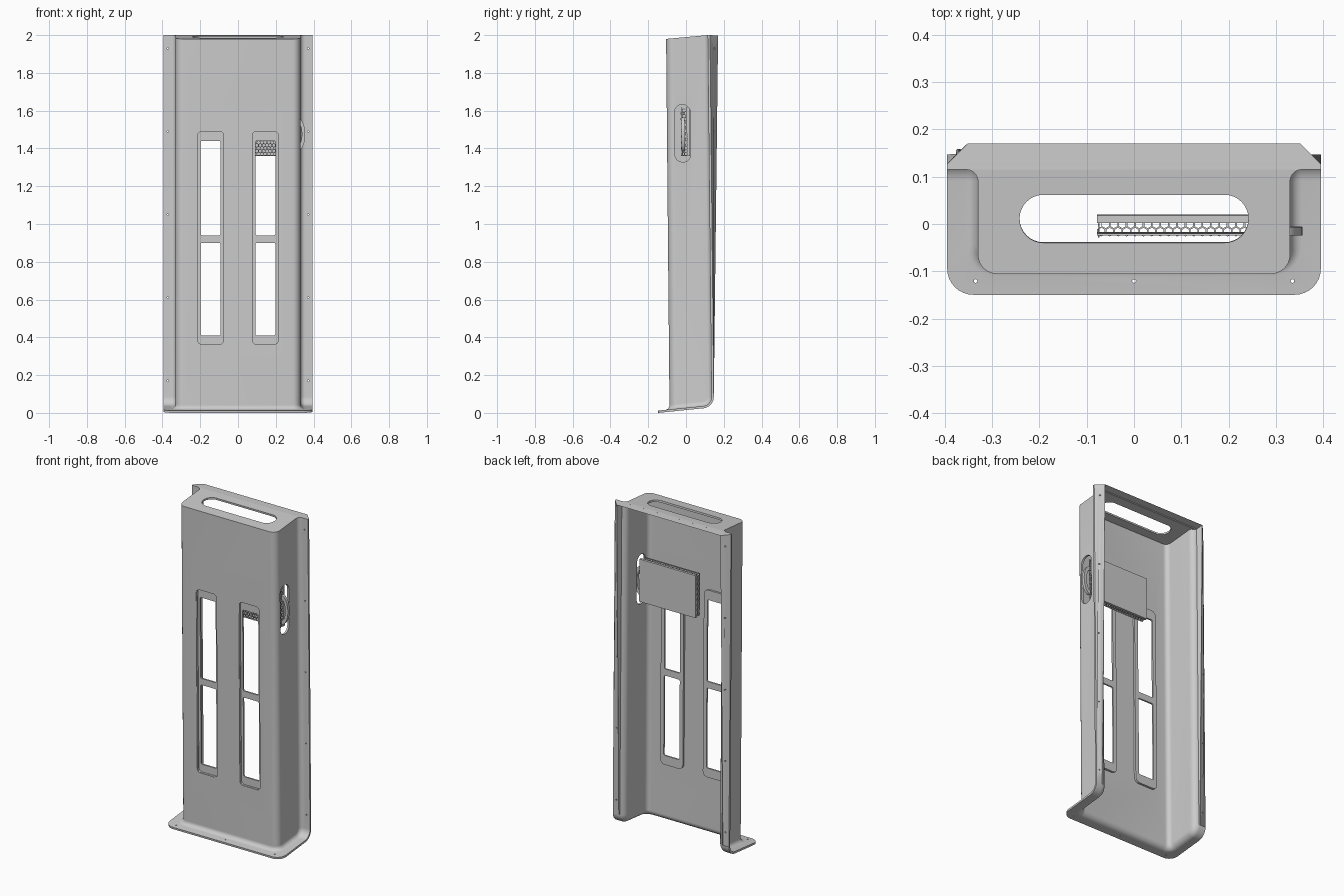
import bpy, bmesh, math
from mathutils import Matrix, Vector as V

if "Cube" in bpy.data.objects:
    bpy.data.objects.remove(bpy.data.objects["Cube"])

YB, YF, XW, RC, R, FIL, T = 0.1255, -0.095, 0.33, 0.04, 0.05, 0.025, 0.012


def make(name, bm):
    bmesh.ops.recalc_face_normals(bm, faces=bm.faces)
    me = bpy.data.meshes.new(name)
    bm.to_mesh(me)
    bm.free()
    ob = bpy.data.objects.new(name, me)
    bpy.context.collection.objects.link(ob)
    return ob


def frame(origin, x, y):
    x, y = V(x).normalized(), V(y).normalized()
    return Matrix.Translation(origin) @ Matrix((x, y, x.cross(y))).transposed().to_4x4()


def add_prism(bm, mat, pts, z0, z1):
    lo = [bm.verts.new(mat @ V((x, y, z0))) for x, y in pts]
    hi = [bm.verts.new(mat @ V((x, y, z1))) for x, y in pts]
    bm.faces.new(lo[::-1])
    bm.faces.new(hi)
    for i in range(len(pts)):
        j = (i + 1) % len(pts)
        bm.faces.new((lo[i], lo[j], hi[j], hi[i]))


def rounded(cx, cy, w, h, r, n=8):
    out = []
    for k, (sx, sy) in enumerate(((1, 1), (-1, 1), (-1, -1), (1, -1))):
        for i in range(n + 1):
            a = math.pi / 2 * (k + i / n)
            out.append((cx + sx * (w / 2 - r) + r * math.cos(a), cy + sy * (h / 2 - r) + r * math.sin(a)))
    return out


def prism(name, mat, pts, z0, z1):
    bm = bmesh.new()
    add_prism(bm, mat, pts, z0, z1)
    return make(name, bm)


def bake(ob, cutters=(), solid=0):
    if solid:
        m = ob.modifiers.new("solid", 'SOLIDIFY')
        m.thickness, m.offset, m.use_even_offset = solid, -1, True
    for c in cutters:
        m = ob.modifiers.new("cut", 'BOOLEAN')
        m.operation, m.solver, m.object = 'DIFFERENCE', 'EXACT', c
    dg = bpy.context.evaluated_depsgraph_get()
    me = bpy.data.meshes.new_from_object(ob.evaluated_get(dg))
    ob.modifiers.clear()
    ob.data = me


FRONT = frame((0, YF - 0.001, 0), (1, 0, 0), (0, 0, 1))
SIDE = frame((XW, 0, 0), (0, 1, 0), (0, 0, 1))


def ztop(y):
    return 1.9885 + 0.09 * y


TOP = frame((0, 0, ztop(0)), (1, 0, 0), (0, 1, 0.09))


def zbot(y):
    return 0.012 + 0.1 * (y + 0.16)


# Path of the wall foot: position, sheet normal, outward direction, flange rim
half = [(V((XW, YB, ztop(YB))), V((0, -1, 0)), V((1, 0, 0)), V((0.395, YB, ztop(YB))))]
a_end = math.atan2(1, 0.1)
ye = YB - R + R * math.cos(a_end)
zc = zbot(ye) + R * math.sin(a_end)
for i in range(11):
    a = a_end * i / 10
    y, z = YB - R + R * math.cos(a), zc - R * math.sin(a)
    half.append((V((XW, y, z)), V((0, -math.cos(a), math.sin(a))), V((1, 0, 0)), V((0.395, y, z))))
up = V((0, -0.1, 1)).normalized()
for i in range(9):
    b = math.pi / 2 * i / 8
    c, s = math.cos(b), math.sin(b)
    y, yo = YF + RC - RC * s, -0.105 - 0.055 * s
    half.append((V((XW - RC + RC * c, y, zbot(y))), up, V((c, -s, -0.1 * s)), V((0.34 + 0.055 * c, yo, zbot(yo)))))


def flip(v):
    return V((-v.x, v.y, v.z))


path = half + [tuple(flip(v) for v in p) for p in half[::-1]]
n, ns = len(path), 12

# Main shell: flange, fillet, walls and top cap as one sheet
bm = bmesh.new()
rows = []
for P, N, O, rim in path:
    row = [bm.verts.new(rim)]
    for k in range(9):
        q = math.pi / 2 * k / 8
        row.append(bm.verts.new(P + O * FIL * (1 - math.sin(q)) + N * FIL * (1 - math.cos(q))))
    rows.append(row)
for v in rows[0] + rows[-1]:
    v.co.z = ztop(v.co.y)
for r0, r1 in zip(rows, rows[1:]):
    for k in range(9):
        bm.faces.new((r0[k], r0[k + 1], r1[k + 1], r1[k]))
tops = {i: bm.verts.new((path[i][0].x, path[i][0].y, ztop(path[i][0].y))) for i in range(ns, n - ns)}
for i in range(ns, n - ns - 1):
    bm.faces.new((rows[i][-1], tops[i], tops[i + 1], rows[i + 1][-1]))
bm.faces.new([rows[i][-1] for i in range(ns + 1)] + [tops[ns]])
bm.faces.new([rows[i][-1] for i in range(n - ns - 1, n)] + [tops[n - ns - 1]])
bm.faces.new(rows[0][1:] + list(tops.values()) + rows[-1][:0:-1])
bmesh.ops.recalc_face_normals(bm, faces=bm.faces)
bm.faces.ensure_lookup_table()
cap = bm.faces[-1]
if cap.normal.z < 0:
    bmesh.ops.reverse_faces(bm, faces=bm.faces)
me = bpy.data.meshes.new("shell")
bm.to_mesh(me)
bm.free()
shell = bpy.data.objects.new("shell", me)
bpy.context.collection.objects.link(shell)

parts, cutters, helpers = [shell], [], []


# Recessed trays set into the shell, with optional openings
def pocket(name, mat, box, r, depth, holes=()):
    cx, cy, w, h = box
    cutters.append(prism(name + "_cutter", mat, rounded(cx, cy, w, h, r), -0.03, 0.03))
    tray = prism(name, mat, rounded(cx, cy, w + 0.016, h + 0.016, r + 0.008), -depth - 0.01, -0.004)
    cuts = [prism(name + "_recess", mat, rounded(cx, cy, w - 0.002, h - 0.002, r), -depth, 0.03)]
    for hx, hy, hw, hh in holes:
        cuts.append(prism(name + "_hole", mat, rounded(hx, hy, hw, hh, 0.008, 3), -0.08, 0.03))
    helpers.extend(cuts)
    bake(tray, cuts)
    parts.append(tray)


for s, side in ((-1, "left"), (1, "right")):
    cx = s * 0.145
    pocket(side + "_window_frame", FRONT, (cx, 0.927, 0.138, 1.13), 0.022, 0.014,
           [(cx, 0.655, 0.106, 0.49), (cx, 1.19, 0.106, 0.5)])
pocket("top_slot_frame", TOP, (0, 0.0215, 0.484, 0.102), 0.0505, 0.012, [(0, 0.0255, 0.37, 0.072)])
pocket("handle_recess", SIDE, (-0.013, 1.48, 0.084, 0.304), 0.0415, 0.016)

# Screw holes along the flange
bm = bmesh.new()
for x in (-0.372, 0.372):
    for z in (0.17, 0.61, 1.05, 1.49, 1.93):
        add_prism(bm, FRONT, rounded(x, z, 0.008, 0.008, 0.004, 2), -0.26, -0.2)
for x in (-0.335, 0, 0.335):
    add_prism(bm, Matrix(), rounded(x, -0.131, 0.008, 0.008, 0.004, 2), -0.03, 0.05)
cutters.append(make("screw_cutter", bm))
bake(shell, cutters, T)

# Lip closing the back of the top
lip = [(-0.36, 1.985), (0.36, 1.985), (0.36, 1.9995), (-0.36, 1.9995)]
parts.append(prism("top_back_lip", frame((0, 0, 0), (1, 0, 0), (0, 0, 1)), lip, -0.1375, -0.1255))

# Arched side handle
arc = [math.pi * i / 20 for i in range(21)]
pts = [(XW - 0.018 + 0.044 * math.sin(a), 1.475 + 0.09 * math.cos(a)) for a in arc]
pts += [(XW - 0.018 + 0.026 * math.sin(a), 1.475 + 0.065 * math.cos(a)) for a in arc[::-1]]
parts.append(prism("side_handle", frame((0, 0, 0), (1, 0, 0), (0, 0, 1)), pts, 0.001, 0.019))


# Hexagonal mesh basket with a plain back plate
def hex_panel(name, mat, w, h, p=0.0178):
    bm = bmesh.new()
    ro = p / math.sqrt(3)
    for j in range(int((h - 2 * ro) / (p * 0.866) + 1e-6) + 1):
        off = (j % 2) * p / 2
        for i in range(int((w - off) / p)):
            c = V((-w / 2 + p / 2 + off + i * p, -h / 2 + ro + j * p * 0.866, 0))
            ring = [V((math.sin(k * math.pi / 3), math.cos(k * math.pi / 3), 0)) for k in range(6)]
            o = [bm.verts.new(mat @ (c + d * ro)) for d in ring]
            q = [bm.verts.new(mat @ (c + d * ro * 0.8)) for d in ring]
            for k in range(6):
                m = (k + 1) % 6
                bm.faces.new((o[k], o[m], q[m], q[k]))
    bmesh.ops.remove_doubles(bm, verts=bm.verts, dist=1e-4)
    ob = make(name, bm)
    bake(ob, (), 0.003)
    parts.append(ob)


def box(name, x0, x1, y0, y1, z0, z1):
    parts.append(prism(name, Matrix(), [(x0, y0), (x1, y0), (x1, y1), (x0, y1)], z0, z1))


X0, X1, Y0, Y1, Z0, Z1 = -0.078, 0.305, -0.018, 0.024, 1.36, 1.62
xm, ym, zm = (X0 + X1) / 2, (Y0 + Y1) / 2, (Z0 + Z1) / 2
box("basket_back_plate", X0, X1, 0.009, Y1, Z0, Z1)
hex_panel("basket_front_mesh", frame((xm, Y0 + 0.002, zm), (1, 0, 0), (0, 0, 1)), X1 - X0, Z1 - Z0)
hex_panel("basket_bottom_mesh", frame((xm, -0.004, Z0 + 0.004), (1, 0, 0), (0, 1, 0)), X1 - X0, 0.037)
for x in (X0 + 0.002, X1 - 0.002):
    hex_panel("basket_side_mesh", frame((x, -0.004, zm), (0, 1, 0), (0, 0, 1)), 0.036, Z1 - Z0)
    box("basket_corner", x - 0.002, x + 0.002, Y0, Y0 + 0.004, Z0, Z1)
for z in (Z0, Z1 - 0.006):
    box("basket_rim", X0, X1, Y0, Y0 + 0.004, z, z + 0.006)

# Lean everything back slightly, drop the cutters, shade
for ob in cutters + helpers:
    bpy.data.objects.remove(ob)
for ob in parts:
    for v in ob.data.vertices:
        v.co.y -= 0.0105 * (v.co.z - 1)
    bpy.ops.object.select_all(action='DESELECT')
    ob.select_set(True)
    bpy.context.view_layer.objects.active = ob
    bpy.ops.object.shade_smooth_by_angle(angle=math.radians(30))
